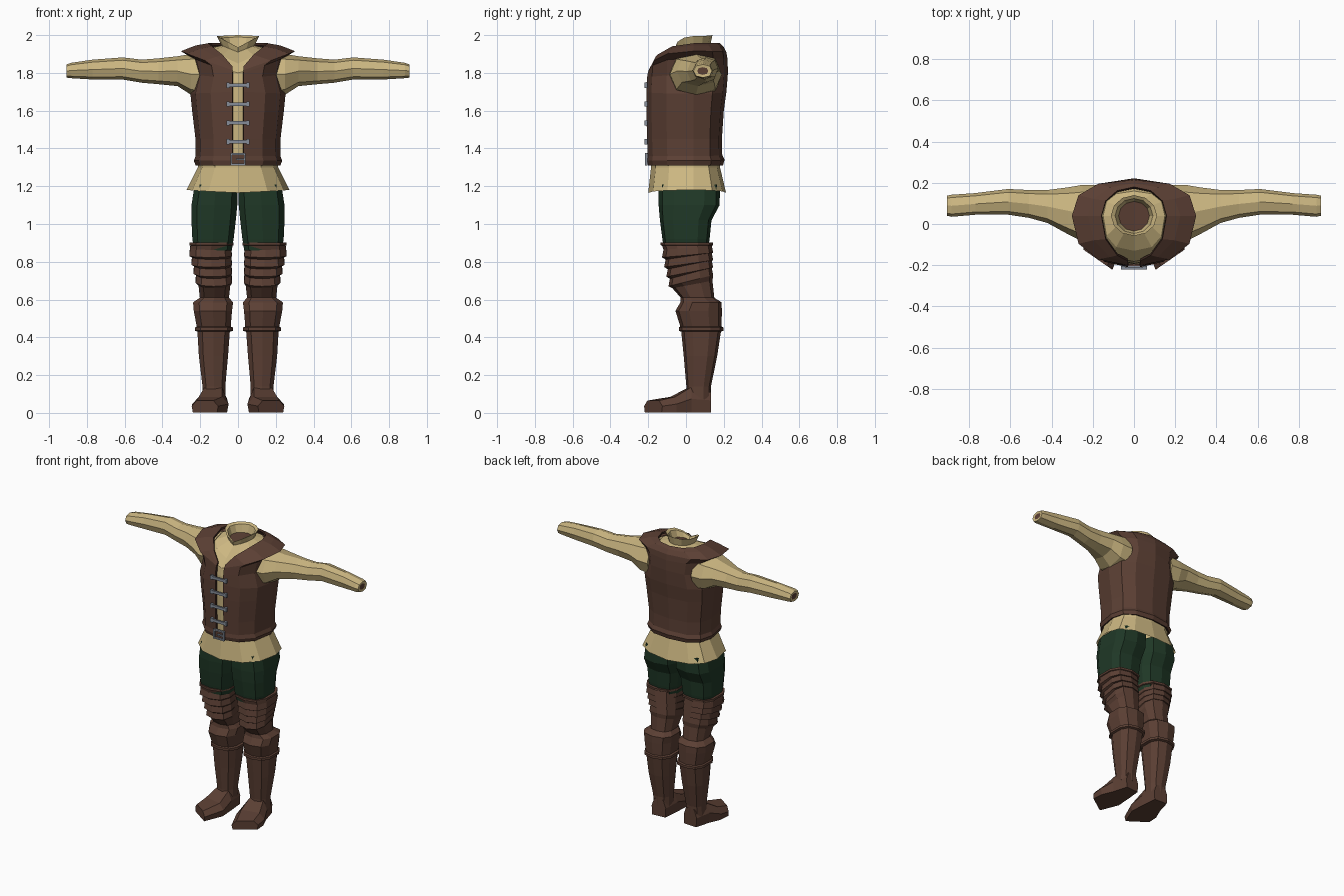
import bpy, bmesh, math


def material(name, rgb):
    m = bpy.data.materials.new(name)
    m.diffuse_color = (*rgb, 1)
    return m


TAN = material("tan cloth", (0.60, 0.47, 0.22))
BROWN = material("brown leather", (0.105, 0.050, 0.034))
DARK = material("dark leather edge", (0.045, 0.020, 0.014))
GREEN = material("green cloth", (0.014, 0.040, 0.020))
GREY = material("grey metal", (0.24, 0.27, 0.32))


def power(v, p):
    return math.copysign(abs(v) ** p, v)


def loft(name, rings, mats, closed=True, cap=(False, False), cap_mat=0, mirror=True):
    """Skin a list of point rings, optionally capping the ends."""
    bm = bmesh.new()
    rows = [[bm.verts.new(p) for p in r] for r in rings]
    n = len(rows[0])
    for a, b in zip(rows, rows[1:]):
        for i in range(n if closed else n - 1):
            j = (i + 1) % n
            bm.faces.new((a[i], a[j], b[j], b[i]))
    if cap[0]:
        bm.faces.new(rows[0][::-1])
    if cap[1]:
        bm.faces.new(rows[-1]).material_index = cap_mat
    me = bpy.data.meshes.new(name)
    bm.to_mesh(me)
    bm.free()
    ob = bpy.data.objects.new(name, me)
    bpy.context.collection.objects.link(ob)
    for m in mats:
        me.materials.append(m)
    if mirror:
        mod = ob.modifiers.new("mirror", 'MIRROR')
        mod.use_clip = True
    return ob


def half_ring(zf, zs, zb, hw, yf, yb, gap=0.0, p=0.8, cy=0.04):
    """Half outline from front centre round the side to back centre."""
    pts = []
    for k in range(7):
        a = math.radians(30 * k)
        s, c = math.sin(a), math.cos(a)
        x = 0 if k == 6 else max(gap, hw * power(s, p)) if k else gap
        y = cy + power(c, p) * ((yf - cy) if c > 0 else (cy - yb))
        z = zs + ((zf if c > 0 else zb) - zs) * (1 - s)
        pts.append((x, y, z))
    return pts


def leg_ring(z, x0, x1, y0, y1, tilt=0.0, p=0.75, n=10):
    """Closed outline of one leg; tilt lowers the front edge."""
    pts = []
    for k in range(n):
        a = 2 * math.pi * k / n
        c = power(math.cos(a), p)
        pts.append(((x0 + x1) / 2 + (x1 - x0) / 2 * power(math.sin(a), p),
                    (y0 + y1) / 2 - (y1 - y0) / 2 * c, z - tilt * c))
    return pts


def box(name, size, loc, mat):
    x, y, z = (s / 2 for s in size)
    cx, cy, cz = loc
    rings = [[(cx + i * x, cy + j * y, cz + k * z) for i, j in
              ((-1, -1), (1, -1), (1, 1), (-1, 1))] for k in (-1, 1)]
    return loft(name, rings, [mat], cap=(True, True), mirror=False)


# Shirt body with flared hem, folded collar and dark neck opening
shirt = [
    (1.165, 1.18, 1.165, 0.272, -0.200, 0.212),
    (1.30, 1.30, 1.30, 0.212, -0.185, 0.180),
    (1.45, 1.45, 1.45, 0.205, -0.190, 0.172),
    (1.60, 1.60, 1.60, 0.222, -0.194, 0.180),
    (1.75, 1.74, 1.75, 0.215, -0.192, 0.198),
    (1.80, 1.86, 1.88, 0.200, -0.182, 0.190),
    (1.85, 1.93, 1.935, 0.150, -0.130, 0.160),
    (1.91, 1.945, 1.945, 0.088, -0.048, 0.128),
    (1.935, 1.995, 2.00, 0.112, -0.058, 0.140),
    (1.935, 1.985, 1.99, 0.092, -0.046, 0.124),
    (1.92, 1.935, 1.935, 0.075, -0.035, 0.110),
]
loft("shirt_body", [half_ring(*r, p=0.8 if r[3] > 0.12 else 1.0) for r in shirt],
     [TAN, BROWN], closed=False, cap=(False, True), cap_mat=1)

# Sleeves: x, bottom, top, front, back
sleeve = [
    (0.17, 1.67, 1.91, -0.09, 0.19),
    (0.25, 1.685, 1.90, -0.085, 0.19),
    (0.32, 1.73, 1.888, -0.05, 0.178),
    (0.42, 1.74, 1.877, 0.005, 0.165),
    (0.51, 1.748, 1.87, 0.03, 0.165),
    (0.61, 1.765, 1.882, 0.045, 0.17),
    (0.77, 1.765, 1.87, 0.045, 0.15),
    (0.885, 1.772, 1.853, 0.035, 0.142),
    (0.907, 1.775, 1.845, 0.04, 0.138),
    (0.905, 1.79, 1.83, 0.06, 0.118),
]
rings = []
for x, z0, z1, y0, y1 in sleeve:
    rings.append([(x, (y0 + y1) / 2 + (y1 - y0) / 2 * power(math.cos(a), 0.85),
                   (z0 + z1) / 2 + (z1 - z0) / 2 * power(math.sin(a), 0.85))
                  for a in (math.pi / 4 * k for k in range(8))])
loft("sleeves", rings, [TAN, BROWN], cap=(True, True), cap_mat=1)

# Open-fronted vest with belted hem and shoulder caps
vest = [
    (1.31, 1.31, 1.31, 0.224, -0.200, 0.196),
    (1.335, 1.335, 1.34, 0.234, -0.206, 0.204),
    (1.36, 1.36, 1.365, 0.224, -0.202, 0.192),
    (1.45, 1.45, 1.45, 0.225, -0.206, 0.190),
    (1.60, 1.60, 1.60, 0.243, -0.210, 0.200),
    (1.70, 1.69, 1.70, 0.252, -0.210, 0.214),
    (1.77, 1.79, 1.80, 0.225, -0.207, 0.222),
    (1.80, 1.88, 1.87, 0.245, -0.202, 0.220),
    (1.815, 1.915, 1.91, 0.302, -0.197, 0.214),
    (1.825, 1.945, 1.94, 0.225, -0.190, 0.198),
    (1.835, 1.957, 1.957, 0.158, -0.180, 0.180),
]
v = loft("vest", [half_ring(*r, gap=0.03, p=0.8 if i < 9 else 0.95)
                  for i, r in enumerate(vest)], [BROWN, DARK], closed=False)
s = v.modifiers.new("thickness", 'SOLIDIFY')
s.thickness, s.offset, s.material_offset_rim = 0.014, -1, 1

# Front clasps
for i, z in enumerate((1.735, 1.635, 1.535, 1.435)):
    box(f"clasp_bar_{i + 1}", (0.11, 0.012, 0.018), (0, -0.214, z), GREY)
    for side in (-1, 1):
        box(f"clasp_end_{i + 1}", (0.018, 0.018, 0.028), (side * 0.053, -0.212, z), GREY)

# Belt tab and buckle frame
box("belt_tab", (0.07, 0.012, 0.055), (0, -0.200, 1.342), BROWN)
for k in (-1, 1):
    box("buckle_rail", (0.082, 0.014, 0.010), (0, -0.210, 1.342 + k * 0.028), GREY)
    box("buckle_post", (0.010, 0.014, 0.060), (k * 0.036, -0.210, 1.342), GREY)
box("buckle_pin", (0.045, 0.012, 0.008), (0.012, -0.212, 1.342), GREY)

# Trousers, one leg mirrored
trousers = [
    (0.86, 0.03, 0.235, -0.115, 0.115),
    (0.92, 0.02, 0.245, -0.125, 0.125),
    (1.02, 0.008, 0.250, -0.138, 0.135),
    (1.10, 0.0, 0.250, -0.145, 0.178),
    (1.21, 0.0, 0.232, -0.145, 0.180),
]
loft("trousers", [leg_ring(*r, p=0.6) for r in trousers], [GREEN], cap=(False, True))

# Boot shafts: shin, strap, knee cuff, then folded thigh bands
boot = [
    (0.07, 0.065, 0.190, 0.000, 0.130),
    (0.14, 0.065, 0.190, 0.002, 0.132),
    (0.30, 0.050, 0.210, -0.012, 0.165),
    (0.43, 0.040, 0.218, -0.025, 0.185),
    (0.435, 0.022, 0.232, -0.038, 0.198),
    (0.452, 0.022, 0.232, -0.038, 0.198),
    (0.457, 0.035, 0.222, -0.030, 0.188),
    (0.54, 0.028, 0.238, -0.056, 0.190),
    (0.585, 0.022, 0.242, -0.030, 0.188),
    (0.61, 0.045, 0.205, -0.028, 0.150),
    (0.68, 0.038, 0.212, -0.072, 0.140, 0.02),
]
x_in, x_out, yf, yb, z = 0.036, 0.222, -0.085, 0.140, 0.70
for k in range(4):  # overlapping bands, each flaring at its lower edge
    t = k / 3
    tilt = 0.03 * (1 - t * 0.6)
    o = 0.034 * t
    boot.append((z, x_in - 0.008, x_out + o + 0.006, yf - o - 0.008, yb + 0.004, tilt))
    boot.append((z + 0.04, x_in - 0.004, x_out + o + 0.002, yf - o, yb - 0.004, tilt))
    z += 0.045
boot += [(0.885, 0.024, 0.256, -0.126, 0.138), (0.888, 0.018, 0.262, -0.134, 0.144),
         (0.902, 0.018, 0.262, -0.134, 0.144), (0.900, 0.035, 0.240, -0.115, 0.120)]
loft("boot_shafts", [leg_ring(*r) for r in boot], [BROWN], cap=(True, True))

# Feet, toes turned outward: inner edge, outer edge, height
foot = [
    ((0.070, 0.125), (0.175, 0.132), 0.12),
    ((0.058, 0.010), (0.205, 0.030), 0.135),
    ((0.050, -0.090), (0.242, -0.050), 0.085),
    ((0.105, -0.222), (0.245, -0.125), 0.065),
]
rings = []
for (xi, yi), (xo, yo), h in foot:
    def at(t, zz):
        return (xi + (xo - xi) * t, yi + (yo - yi) * t, zz)
    rings.append([at(0.04, 0.003), at(0.96, 0.003), at(1, h * 0.55),
                  at(0.82, h), at(0.18, h), at(0, h * 0.55)])
loft("feet", rings, [BROWN], cap=(True, True))
